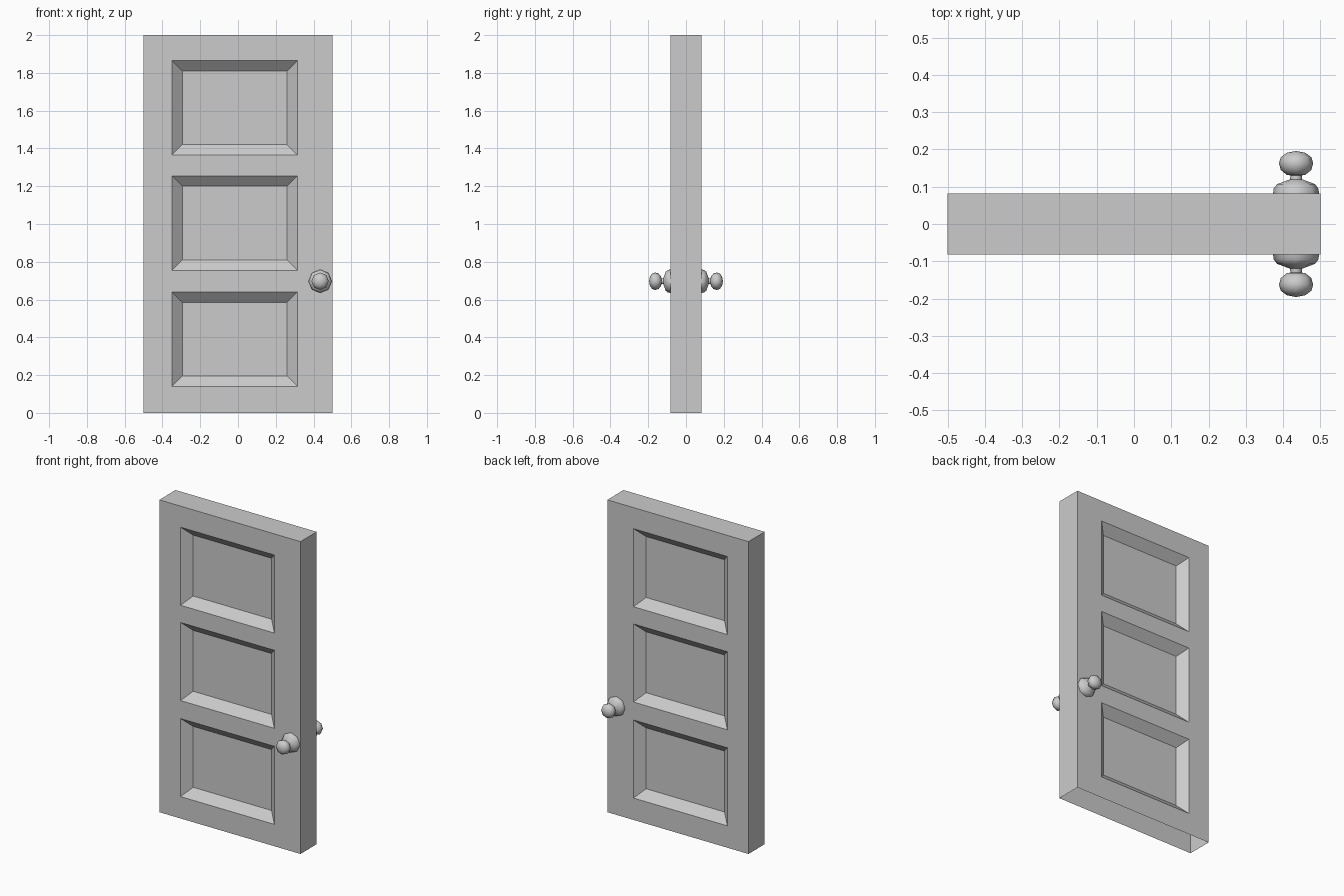
import bpy, bmesh, math

if "Cube" in bpy.data.objects:
    bpy.data.objects.remove(bpy.data.objects["Cube"])

HALF_T = 0.082      # half door thickness
RECESS_Y = -0.032   # depth of the recessed panels
BORDER = 0.055      # width of the sloped panel border


def finish(bm, name):
    bmesh.ops.recalc_face_normals(bm, faces=bm.faces)
    mesh = bpy.data.meshes.new(name)
    bm.to_mesh(mesh)
    bm.free()
    obj = bpy.data.objects.new(name, mesh)
    bpy.context.collection.objects.link(obj)
    return obj


def mirror_front_to_back(obj):
    mod = obj.modifiers.new("front_to_back", 'MIRROR')
    mod.use_axis = (False, True, False)
    mod.merge_threshold = 0.0005


def orient_outward(obj):
    # front half of the shell is open, so check the front faces point to -y
    if sum(p.normal.y * p.area for p in obj.data.polygons) > 0:
        obj.data.flip_normals()


# Door slab: front half as a grid with three recessed panels
xs = [-0.5, -0.35, 0.315, 0.5]
zs = [0, 0.14, 0.64, 0.755, 1.255, 1.365, 1.865, 2]
bm = bmesh.new()
grid = [[bm.verts.new((x, -HALF_T, z)) for x in xs] for z in zs]
panels = []
for j in range(len(zs) - 1):
    for i in range(len(xs) - 1):
        f = bm.faces.new((grid[j][i], grid[j][i + 1], grid[j + 1][i + 1], grid[j + 1][i]))
        if i == 1 and j % 2 == 1:
            panels.append(f)

# Sides and top run back to the mid plane; the underside is open
rim = [e for e in bm.edges if e.is_boundary and max(v.co.z for v in e.verts) > 0]
ext = bmesh.ops.extrude_edge_only(bm, edges=rim)
for v in ext["geom"]:
    if isinstance(v, bmesh.types.BMVert):
        v.co.y = 0

# Sloped panel borders
bmesh.ops.inset_individual(bm, faces=panels, thickness=BORDER, use_even_offset=True)
for f in panels:
    for v in f.verts:
        v.co.y = RECESS_Y
door = finish(bm, "door_slab")
orient_outward(door)
mirror_front_to_back(door)


# Knobs: eight-sided lathe shapes around a y axis
def lathe(name, profile, cx=0.435, cz=0.697, sides=8):
    bm = bmesh.new()
    rings = []
    for r, d in profile:
        n = 1 if r == 0 else sides
        rings.append([bm.verts.new((cx + r * math.cos(k * math.tau / sides), -d,
                                    cz + r * math.sin(k * math.tau / sides)))
                      for k in range(n)])
    for a, b in zip(rings, rings[1:]):
        for k in range(sides):
            m = (k + 1) % sides
            if len(b) == 1:
                bm.faces.new((a[k], a[m], b[0]))
            elif len(a) == 1:
                bm.faces.new((a[0], b[m], b[k]))
            else:
                bm.faces.new((a[k], a[m], b[m], b[k]))
    obj = finish(bm, name)
    orient_outward(obj) if profile[0][0] else None
    bpy.ops.object.select_all(action='DESELECT')
    obj.select_set(True)
    bpy.context.view_layer.objects.active = obj
    bpy.ops.object.shade_smooth_by_angle(angle=math.radians(60))
    mirror_front_to_back(obj)
    return obj


# Back plate with neck, then the round grip
lathe("knob_plate", [(0.062, 0.08), (0.06, 0.095), (0.051, 0.107),
                     (0.016, 0.12), (0.015, 0.134)])
lathe("knob_grip", [(0, 0.128), (0.025, 0.132), (0.041, 0.145), (0.046, 0.163),
                    (0.041, 0.179), (0.025, 0.191), (0, 0.196)])
